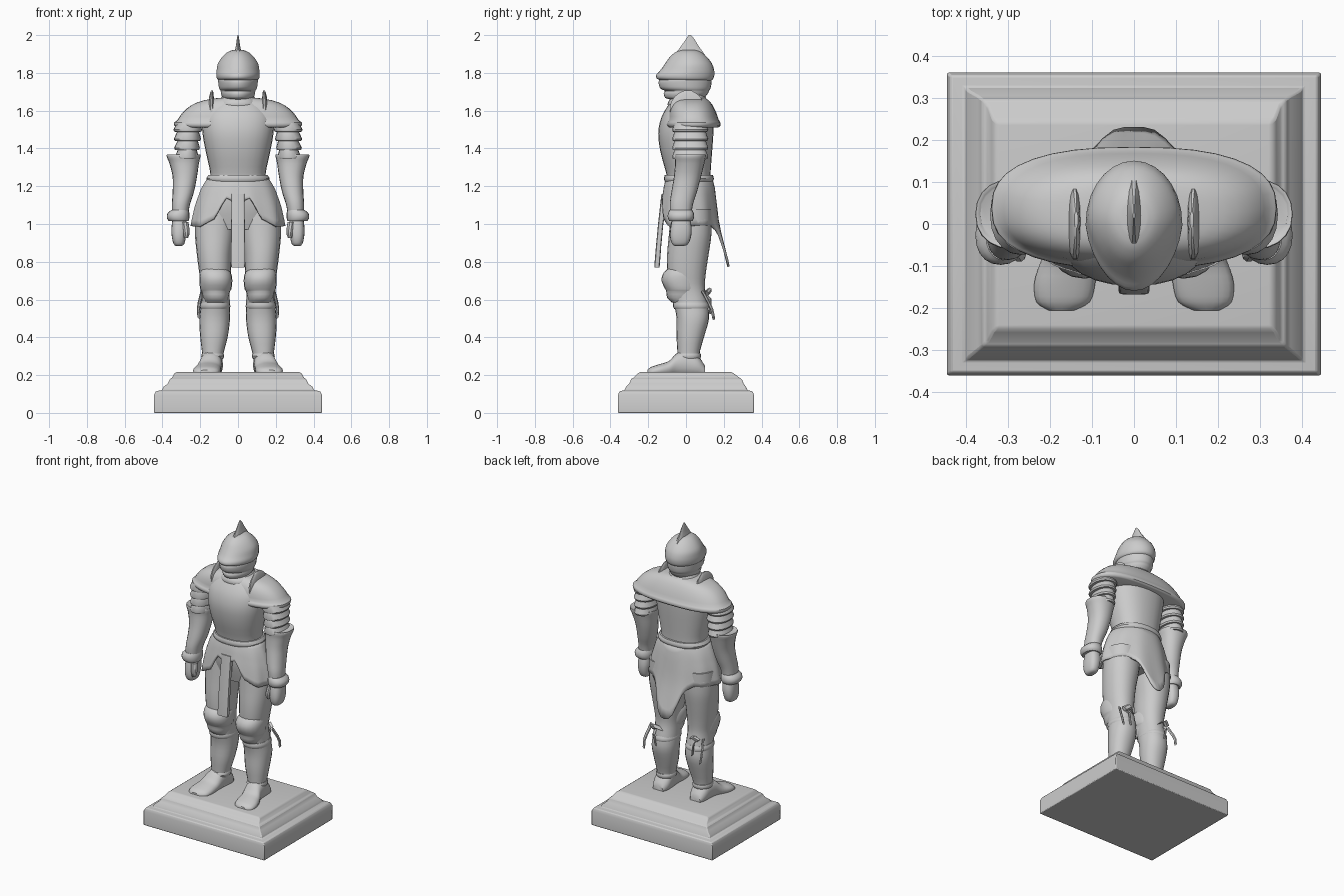
import bpy, bmesh, math


def make(name, rings, closed=True, mirror=False, solid=0):
    """Skin a list of point rings into one object."""
    bm = bmesh.new()
    vs = [[bm.verts.new(p) for p in r] for r in rings]
    n = len(vs[0])
    for a, b in zip(vs, vs[1:]):
        for i in range(n):
            j = (i + 1) % n
            bm.faces.new((a[i], a[j], b[j], b[i]))
    if closed:
        bm.faces.new(vs[0])
        bm.faces.new(vs[-1])
    bmesh.ops.recalc_face_normals(bm, faces=bm.faces)
    me = bpy.data.meshes.new(name)
    bm.to_mesh(me)
    bm.free()
    ob = bpy.data.objects.new(name, me)
    bpy.context.collection.objects.link(ob)
    if mirror:
        ob.modifiers.new("mirror", 'MIRROR').use_mirror_merge = False
    if solid:
        m = ob.modifiers.new("thickness", 'SOLIDIFY')
        m.thickness = solid
    return ob


def spline(secs, steps):
    """Catmull-Rom interpolation of every column of the section table."""
    out = []
    for i in range(len(secs) - 1):
        p = [secs[max(0, min(len(secs) - 1, i + k))] for k in (-1, 0, 1, 2)]
        for s in range(steps):
            t = s / steps
            out.append([b + 0.5 * t * (c - a + t * (2*a - 5*b + 4*c - d + t * (3*(b - c) + d - a)))
                        for a, b, c, d in zip(*p)])
    return out + [list(secs[-1])]


def loft(name, secs, n=20, power=2.2, steps=3, axis='z', mirror=False, point=0):
    """Sections: (z, x0, x1, y0, y1), or (z, half width, y0, y1) when symmetric."""
    secs = [(s[0], -s[1], s[1], s[2], s[3]) if len(s) == 4 else s for s in secs]
    rings = []
    for z, x0, x1, y0, y1 in (spline(secs, steps) if steps > 1 else secs):
        ring = []
        for i in range(n):
            a = 2 * math.pi * (i + 0.5 * (n == 4)) / n
            c, s = math.cos(a), math.sin(a)
            u = math.copysign(abs(c) ** (2 / power), c) if abs(c) > 1e-6 else 0
            v = math.copysign(abs(s) ** (2 / power), s) if abs(s) > 1e-6 else 0
            u *= 1 - point * max(0, -v)          # narrows towards the front
            x, y = (x0 + x1) / 2 + u * (x1 - x0) / 2, (y0 + y1) / 2 + v * (y1 - y0) / 2
            ring.append((x, y, z) if axis == 'z' else (x, z, y))
        rings.append(ring)
    return make(name, rings, mirror=mirror)


# Stepped plinth
base = loft("plinth", [(0, .445, -.36, .36), (.095, .445, -.36, .36), (.115, .435, -.352, .352),
                       (.12, .402, -.325, .325), (.137, .395, -.318, .318), (.155, .372, -.3, .305),
                       (.18, .36, -.29, .295), (.185, .35, -.28, .285), (.207, .338, -.258, .255),
                       (.216, .325, -.245, .24)], n=4, power=1e9, steps=1)
bev = base.modifiers.new("soft_edges", 'BEVEL')
bev.width, bev.segments = .005, 2

# Legs, knees and feet
loft("leg", [(.22, .085, .185, -.05, .085), (.3, .08, .188, -.045, .07), (.4, .055, .2, -.05, .095),
             (.5, .042, .205, -.05, .122), (.58, .043, .195, -.065, .115), (.66, .045, .193, -.085, .1),
             (.74, .038, .205, -.1, .105), (.84, .033, .218, -.1, .12), (.95, .018, .228, -.09, .135),
             (1.08, .008, .225, -.08, .135)], mirror=True)
loft("knee_guard", [(.585, .06, .17, -.075, .02), (.61, .05, .185, -.1, .06), (.645, .042, .195, -.105, .07),
                    (.655, .035, .2, -.11, .07), (.7, .03, .205, -.13, .07), (.74, .037, .203, -.12, .06),
                    (.765, .06, .19, -.095, .02)], steps=2, mirror=True)
loft("thigh_lower_rim", [(.55, .046, .198, -.062, .118), (.565, .04, .203, -.07, .123),
                         (.585, .046, .196, -.068, .115)], steps=2, mirror=True)
loft("ankle_band", [(.285, .08, .19, -.05, .074), (.3, .073, .195, -.056, .08),
                    (.315, .078, .191, -.05, .077)], steps=2, mirror=True)
loft("foot", [(-.205, .14, .205, .19, .228), (-.185, .105, .232, .19, .243), (-.14, .092, .237, .19, .258),
              (-.09, .09, .222, .19, .275), (-.05, .086, .205, .19, .315), (0, .083, .197, .19, .33),
              (.06, .08, .192, .19, .305), (.1, .1, .175, .19, .25)], axis='y', mirror=True)

# Strap ends and knots behind the calves
for name, pts, r in (("calf_strap", [(.19, .09, .64), (.205, .122, .58), (.21, .138, .545), (.207, .147, .5)], .008),
                     ("calf_strap_short", [(.15, .1, .63), (.145, .13, .6), (.135, .128, .53)], .007),
                     ("strap_knot", [(.11, .105, .635), (.14, .125, .65), (.17, .11, .63)], .013)):
    rings = [[(x + r * math.cos(k * math.pi / 3), y + r * math.sin(k * math.pi / 3), z + r * math.cos(k * math.pi / 3))
              for k in range(6)] for x, y, z in pts]
    make(name, rings, mirror=True)

# Breastplate, pelvis and belt
loft("torso", [(.97, .165, -.07, .11), (1.1, .19, -.1, .125), (1.22, .155, -.1, .13), (1.27, .147, -.105, .13),
               (1.38, .17, -.135, .138), (1.48, .188, -.147, .145), (1.56, .188, -.132, .145),
               (1.62, .155, -.1, .12), (1.66, .1, -.07, .09)], n=28, power=2.3)
loft("belt", [(1.225, .162, -.112, .142), (1.24, .168, -.117, .148), (1.26, .156, -.112, .142)], n=28, steps=2)

# Pleated skirt: hem rises at the front and drops into a tail at the back
N, M = 64, 8
table = [(1.25, .155, -.105, .138), (1.2, .19, -.118, .152), (1.1, .225, -.135, .165),
         (1.0, .245, -.15, .178), (.9, .25, -.155, .203), (.77, .25, -.155, .237)]


def skirt_size(z):
    for a, b in zip(table, table[1:]):
        if z >= b[0] - 1e-6:
            t = (a[0] - z) / (a[0] - b[0])
            return [p + t * (q - p) for p, q in zip(a, b)][1:]
    return table[-1][1:]


def hem(d):
    """Hem height by angle from the back, in degrees."""
    pts = [(0, .775), (9, .785), (24, .96), (40, .995), (90, .99), (125, .985), (148, 1.03), (162, 1.14), (180, 1.11)]
    for (a, za), (b, zb) in zip(pts, pts[1:]):
        if d <= b:
            return za + (zb - za) * (d - a) / (b - a)
    return pts[-1][1]


rings = []
for m in range(M + 1):
    t, ring = m / M, []
    for i in range(N):
        a = 2 * math.pi * i / N
        d = min(180, abs((math.degrees(a) - 90 + 180) % 360 - 180))
        z = 1.25 + t * (hem(d) - 1.25)
        rx, y0, y1 = skirt_size(z)
        f = 1 + .022 * t * math.cos(10 * a)
        s = math.sin(a)
        ring.append((rx * f * math.cos(a), (y1 if s > 0 else -y0) * f * s, z))
    rings.append(ring)
make("skirt", rings, closed=False, solid=.012)
loft("front_flap", [(.775, .034, -.166, -.14), (.79, .037, -.167, -.138), (1.0, .036, -.148, -.12),
                    (1.16, .034, -.13, -.09)], n=16, power=6, steps=2)

# Shoulder mantle with rolled rim, and upright neck flanges
loft("shoulder_plates", [(1.51, .326, -.095, .17), (1.52, .337, -.106, .182), (1.537, .338, -.106, .182),
                         (1.55, .322, -.098, .174), (1.59, .293, -.094, .16), (1.63, .245, -.082, .14),
                         (1.655, .18, -.065, .12), (1.668, .1, -.05, .1)], n=36, power=2.5, steps=2)
loft("neck_flange", [(1.57, .12, .158, -.085, .07), (1.63, .124, .158, -.085, .088), (1.67, .128, .153, -.065, .08),
                     (1.695, .13, .147, -.035, .05), (1.706, .133, .142, -.01, .03)], n=14, mirror=True)

# Upper arm of overlapping bands
bands = []
for i in range(4):
    z, k = 1.535 - .048 * i, .006 * i
    bands += [(z, .2 + k, .325 - k/3, -.062, .105), (z - .036, .19 + k, .342 - k/3, -.073, .118),
              (z - .046, .194 + k, .338 - k/3, -.07, .114)]
loft("arm_bands", bands, steps=1, mirror=True)

# Forearm guard, wrist cuff, hand and thumb
loft("forearm_guard", [(1.362, .212, .365, -.045, .092), (1.368, .2, .376, -.058, .106), (1.352, .2, .376, -.06, .105),
                       (1.32, .207, .363, -.058, .097), (1.25, .217, .346, -.064, .08),
                       (1.17, .233, .346, -.077, .058), (1.1, .255, .35, -.086, .036),
                       (1.02, .268, .348, -.08, .025)], mirror=True)
loft("wrist_cuff", [(1.015, .262, .365, -.088, .032), (1.03, .258, .376, -.096, .042), (1.055, .257, .374, -.096, .042),
                    (1.075, .262, .352, -.086, .032)], steps=2, mirror=True)
loft("hand", [(.883, .3, .325, -.055, -.015), (.893, .285, .34, -.073, .01), (.93, .276, .35, -.084, .026),
              (.98, .27, .352, -.082, .03), (1.04, .275, .345, -.07, .02)], power=2.6, mirror=True)
loft("thumb", [(.925, .265, .288, -.083, -.055), (.955, .256, .29, -.09, -.05),
               (1.01, .262, .3, -.08, -.03)], n=10, mirror=True)

# Collar, helmet skull, visor and crest
loft("collar", [(1.61, .105, -.09, .1), (1.635, .112, -.098, .112), (1.66, .1, -.085, .112),
                (1.675, .085, -.07, .1), (1.72, .08, -.06, .09)], n=24, steps=2)
loft("visor", [(1.66, .06, -.085, .06), (1.668, .08, -.11, .095), (1.69, .09, -.118, .115), (1.705, .092, -.113, .122),
               (1.718, .1, -.136, .13), (1.745, .104, -.145, .135), (1.765, .105, -.14, .135),
               (1.79, .1, -.115, .13)], n=28, power=2, point=.15)
loft("helmet_skull", [(1.76, .1, -.13, .135), (1.77, .111, -.155, .145), (1.79, .115, -.157, .15),
                      (1.815, .113, -.135, .149), (1.85, .106, -.11, .137), (1.885, .083, -.085, .11),
                      (1.91, .055, -.055, .08), (1.92, .03, -.025, .055)], n=28, power=2, point=.15)
loft("helmet_crest", [(1.84, .024, -.108, .13), (1.88, .022, -.088, .112), (1.91, .018, -.052, .092),
                      (1.945, .011, -.025, .066), (1.98, .006, 0, .044), (2.0, .003, .014, .026)], n=14)

# Smooth shading with crisp edges
bpy.ops.object.select_all(action='SELECT')
bpy.context.view_layer.objects.active = base
bpy.ops.object.shade_smooth_by_angle(angle=math.radians(35))
